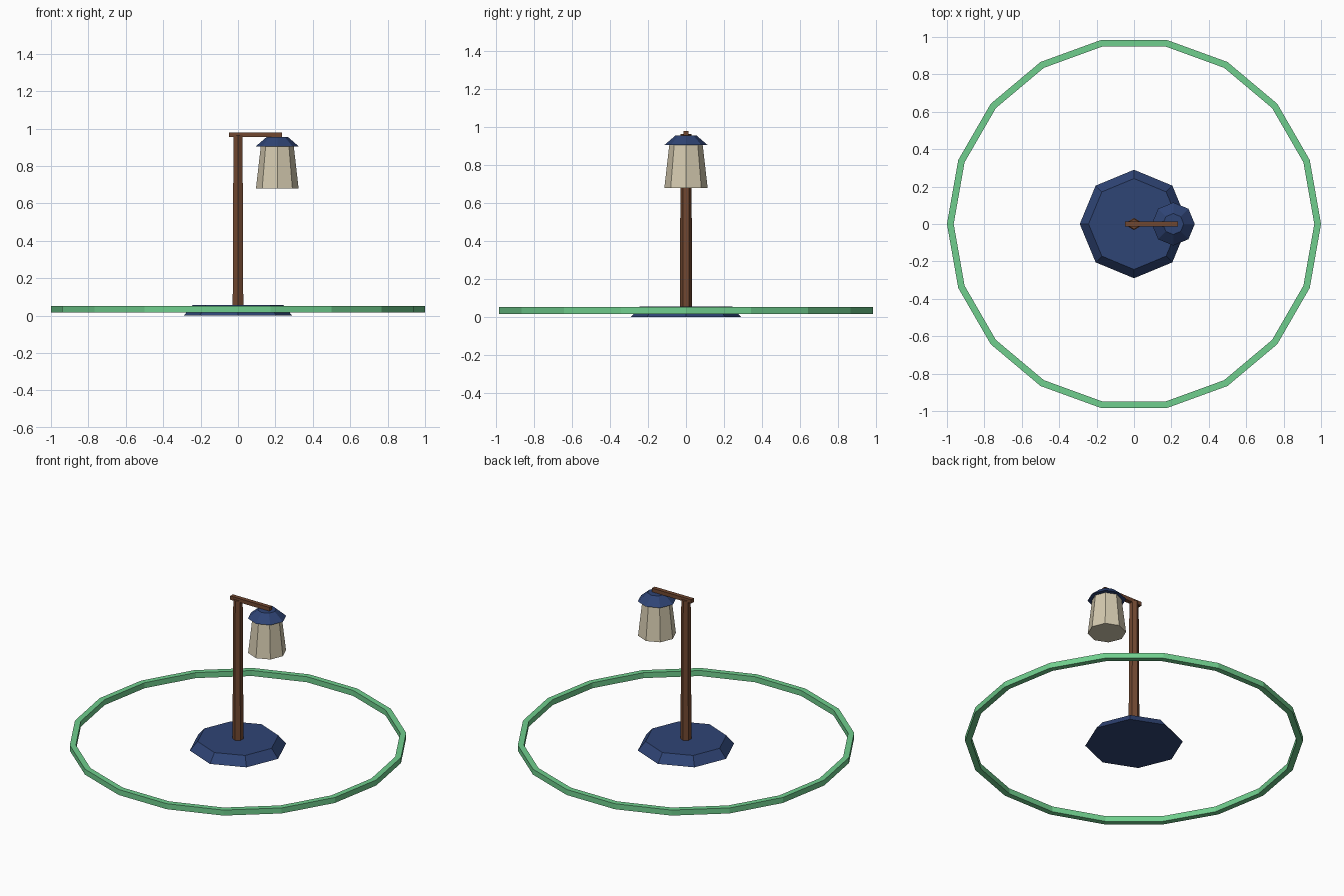
import bpy
import bmesh
import math

if "Cube" in bpy.data.objects:
    bpy.data.objects.remove(bpy.data.objects["Cube"])


def material(name, rgb):
    m = bpy.data.materials.new(name)
    m.diffuse_color = (*rgb, 1.0)
    m.use_nodes = True
    m.node_tree.nodes["Principled BSDF"].inputs["Base Color"].default_value = m.diffuse_color
    return m


GREEN = material("soft green", (0.162, 0.62, 0.27))
BLUE = material("navy blue", (0.028, 0.058, 0.178))
BROWN = material("wood brown", (0.165, 0.064, 0.030))
CREAM = material("warm cream", (0.66, 0.59, 0.43))


def finish(name, bm, mat):
    bmesh.ops.recalc_face_normals(bm, faces=bm.faces[:])
    me = bpy.data.meshes.new(name)
    bm.to_mesh(me)
    bm.free()
    me.materials.append(mat)
    ob = bpy.data.objects.new(name, me)
    bpy.context.collection.objects.link(ob)
    return ob


def lathe(name, profile, sides, mat, x=0.0, turn=0.0, closed=False):
    """Sweep (radius, z) points round a vertical axis; cap the ends unless closed."""
    bm = bmesh.new()
    rings = []
    for r, z in profile:
        angles = [turn + 2 * math.pi * i / sides for i in range(sides)]
        rings.append([bm.verts.new((x + r * math.cos(a), r * math.sin(a), z)) for a in angles])
    pairs = list(zip(rings, rings[1:]))
    if closed:
        pairs.append((rings[-1], rings[0]))
    else:
        bm.faces.new(rings[0])
        bm.faces.new(rings[-1])
    for a, b in pairs:
        for i in range(sides):
            j = (i + 1) % sides
            bm.faces.new((a[i], a[j], b[j], b[i]))
    return finish(name, bm, mat)


def box(name, lo, hi, mat):
    bm = bmesh.new()
    bmesh.ops.create_cube(bm, size=1)
    for v in bm.verts:
        v.co = [(l + h) / 2 + c * (h - l) for c, l, h in zip(v.co, lo, hi)]
    return finish(name, bm, mat)


# Ground ring with a square section
lathe("ground_ring", [(1.0, 0.016), (1.0, 0.052), (0.964, 0.052), (0.964, 0.016)],
      18, GREEN, closed=True)

# Bevelled octagonal base
lathe("base", [(0.29, 0.0), (0.243, 0.056)], 8, BLUE)

# Slightly tapered six-sided post and the arm on top
lathe("post", [(0.033, 0.001), (0.028, 0.965)], 6, BROWN, turn=math.pi / 2)
box("arm", (-0.047, -0.0135, 0.955), (0.236, 0.0135, 0.98), BROWN)

# Hanging lamp
LAMP_X = 0.21
lathe("lamp_shade", [(0.114, 0.68), (0.088, 0.907)], 8, CREAM, x=LAMP_X)
lathe("lamp_cap", [(0.115, 0.905), (0.056, 0.956)], 8, BLUE, x=LAMP_X)
